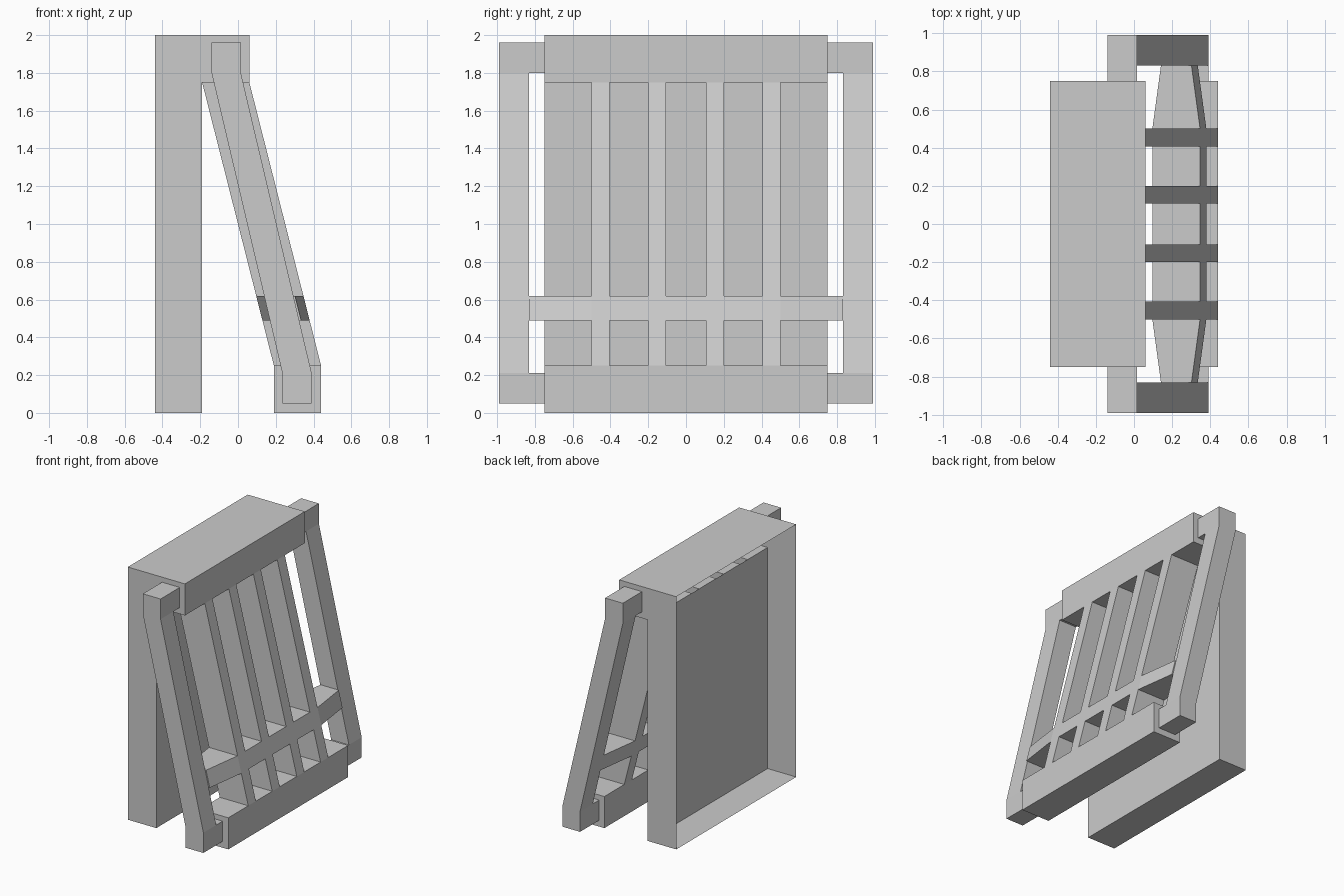
import bpy
import bmesh

cube = bpy.data.objects.get("Cube")
if cube:
    bpy.data.objects.remove(cube, do_unlink=True)

GREY = (0.6, 0.6, 0.6, 1.0)
mat = bpy.data.materials.new("plain_grey")
mat.use_nodes = True
mat.diffuse_color = GREY
mat.node_tree.nodes["Principled BSDF"].inputs["Base Color"].default_value = GREY


def loft(name, stations, skip=(), caps=True):
    """Join x-z profiles (counter-clockwise from the front) placed along y."""
    bm = bmesh.new()
    rings = [[bm.verts.new((x, y, z)) for x, z in prof] for y, prof in stations]
    n = len(rings[0])
    for a, b in zip(rings, rings[1:]):
        for i in range(n):
            if i not in skip:
                j = (i + 1) % n
                bm.faces.new((a[i], b[i], b[j], a[j]))
    if caps:
        bm.faces.new(rings[0])
        bm.faces.new(rings[-1][::-1])
    mesh = bpy.data.meshes.new(name)
    bm.to_mesh(mesh)
    bm.free()
    mesh.materials.append(mat)
    obj = bpy.data.objects.new(name, mesh)
    bpy.context.collection.objects.link(obj)
    return obj


def extrude(name, prof, y0, y1, skip=(), caps=True):
    return loft(name, [(y0, prof), (y1, prof)], skip, caps)


def rect(x0, x1, z0, z1):
    return [(x0, z0), (x1, z0), (x1, z1), (x0, z1)]


HALF = 0.75            # half width of the body
DEPTH = 0.25           # thickness of the panel and slats
TOP_Z, LOW_Z = 1.75, 0.25
TOP_X, LOW_X = -0.19, 0.19


def slat_x(z):
    """Back edge of the leaning slats at height z."""
    return TOP_X + (LOW_X - TOP_X) * (TOP_Z - z) / (TOP_Z - LOW_Z)


def leaning(z0, z1, inset=0.0):
    a, b = slat_x(z0), slat_x(z1)
    return [(a + inset, z0), (a + DEPTH - inset, z0),
            (b + DEPTH - inset, z1), (b + inset, z1)]


# Upright panel with overhanging header, hollow and open at the back
extrude("upright_panel",
        [(-0.44, 0), (TOP_X, 0), (TOP_X, TOP_Z), (TOP_X + DEPTH, TOP_Z),
         (TOP_X + DEPTH, 2), (-0.44, 2)], -HALF, HALF, skip=(2, 5))

# Bottom beam, open where the slats enter
extrude("bottom_beam", rect(LOW_X, LOW_X + DEPTH, 0, LOW_Z), -HALF, HALF, skip=(2,))

# Four hollow leaning slats
slats = [(-0.5, -0.405), (-0.2, -0.107), (0.107, 0.2), (0.405, 0.5)]
for k, (y0, y1) in enumerate(slats):
    extrude(f"slat_{k + 1}", leaning(LOW_Z, TOP_Z), y0, y1, skip=(0, 2), caps=True)

# Header underside and beam top between the slats
edges = [-HALF] + [y for pair in slats for y in pair] + [HALF]
for k, (y0, y1) in enumerate(zip(edges[::2], edges[1::2])):
    extrude(f"header_underside_{k + 1}", rect(TOP_X, TOP_X + DEPTH, TOP_Z, TOP_Z + 0.1),
            y0, y1, skip=(1, 2, 3), caps=False)
    extrude(f"beam_top_{k + 1}", rect(LOW_X, LOW_X + DEPTH, LOW_Z - 0.1, LOW_Z),
            y0, y1, skip=(0, 1, 3), caps=False)

# Cross rail, tapering towards the side rails
wide, narrow = leaning(0.49, 0.62), leaning(0.49, 0.62, 0.045)
loft("cross_rail", [(-0.83, narrow), (-0.5, wide), (0.5, wide), (0.83, narrow)])

# Bent side rails with short stubs joining the body
rail = [(-0.14, 1.8), (0.235, 0.21), (0.235, 0.05), (0.39, 0.05),
        (0.39, 0.21), (0.015, 1.8), (0.015, 1.96), (-0.14, 1.96)]
for side, s in (("right", -1), ("left", 1)):
    y0, y1 = sorted((s * 0.83, s * 0.99))
    extrude(f"{side}_side_rail", rail, y0, y1)
    y0, y1 = sorted((s * HALF, s * 0.83))
    extrude(f"{side}_upper_stub", rect(-0.14, 0.015, 1.8, 1.96), y0, y1, caps=False)
    extrude(f"{side}_lower_stub", rect(0.235, 0.39, 0.05, 0.21), y0, y1, caps=False)
